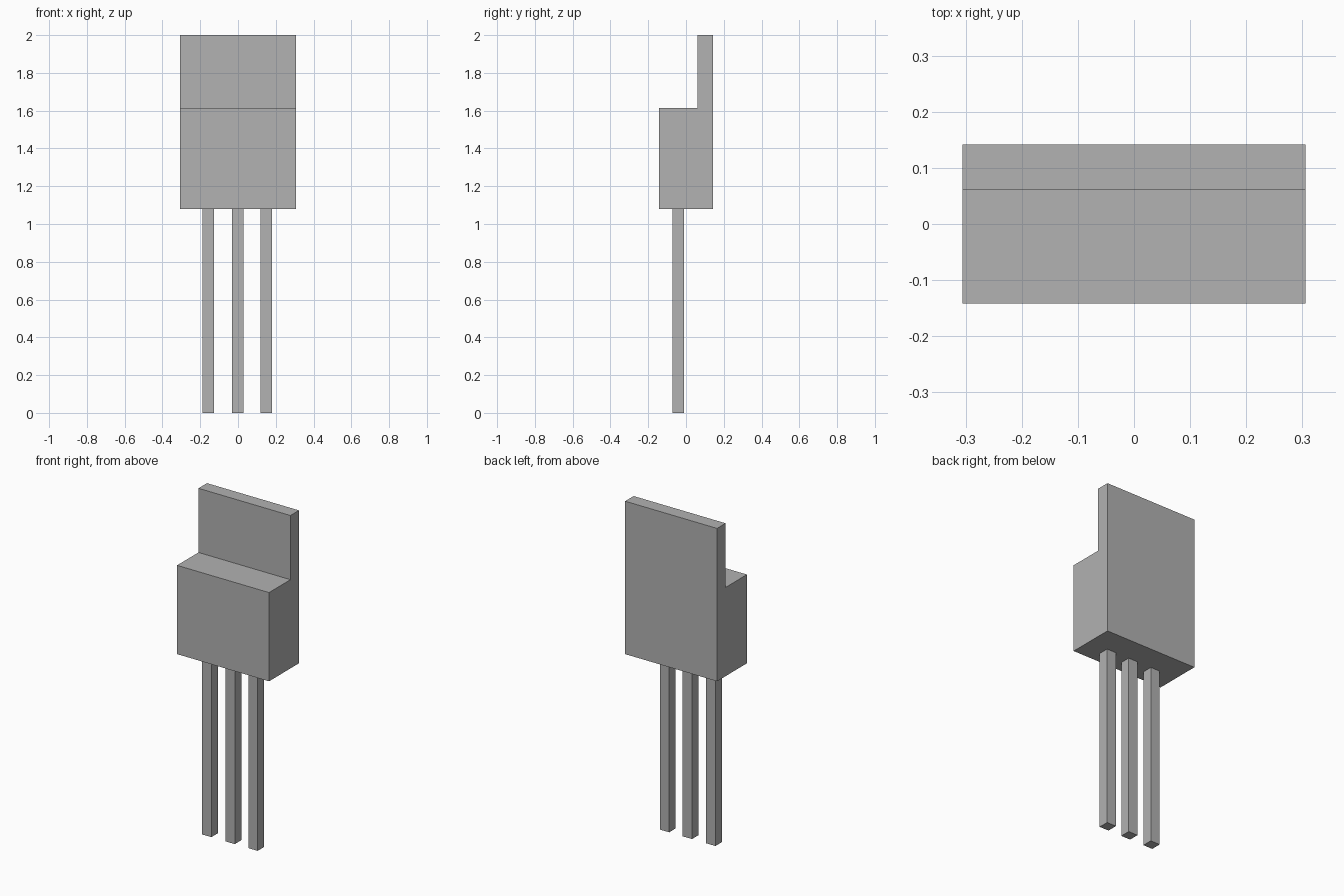
import bpy
import bmesh

cube = bpy.data.objects.get("Cube")
if cube:
    bpy.data.objects.remove(cube, do_unlink=True)

# Single flat grey
grey = bpy.data.materials.new("grey")
grey.use_nodes = True
colour = (0.445, 0.445, 0.445, 1)
grey.diffuse_color = colour
grey.node_tree.nodes["Principled BSDF"].inputs["Base Color"].default_value = colour


def finish(name, bm):
    bmesh.ops.recalc_face_normals(bm, faces=bm.faces)
    mesh = bpy.data.meshes.new(name)
    bm.to_mesh(mesh)
    bm.free()
    mesh.materials.append(grey)
    obj = bpy.data.objects.new(name, mesh)
    bpy.context.collection.objects.link(obj)
    return obj


def extrude_profile(name, points, direction):
    """Close a flat outline and extrude it along a vector."""
    bm = bmesh.new()
    face = bm.faces.new([bm.verts.new(p) for p in points])
    result = bmesh.ops.extrude_face_region(bm, geom=[face])
    verts = [v for v in result["geom"] if isinstance(v, bmesh.types.BMVert)]
    bmesh.ops.translate(bm, verts=verts, vec=direction)
    return finish(name, bm)


# Package body with the thin mounting tab at the back, as one stepped profile
half_width, half_depth = 0.306, 0.142
base, shoulder, top = 1.08, 1.614, 2.0
tab_front = 0.061
side = [(-half_depth, base), (half_depth, base), (half_depth, top),
        (tab_front, top), (tab_front, shoulder), (-half_depth, shoulder)]
extrude_profile("body_and_tab", [(-half_width, y, z) for y, z in side],
                (2 * half_width, 0, 0))

# Three square pins under the body
pin_half, pin_y = 0.031, -0.041
corners = [(-1, -1), (1, -1), (1, 1), (-1, 1)]
for name, x in (("right_pin", -0.158), ("middle_pin", -0.002), ("left_pin", 0.15)):
    outline = [(x + i * pin_half, pin_y + j * pin_half, 0) for i, j in corners]
    extrude_profile(name, outline, (0, 0, base))
